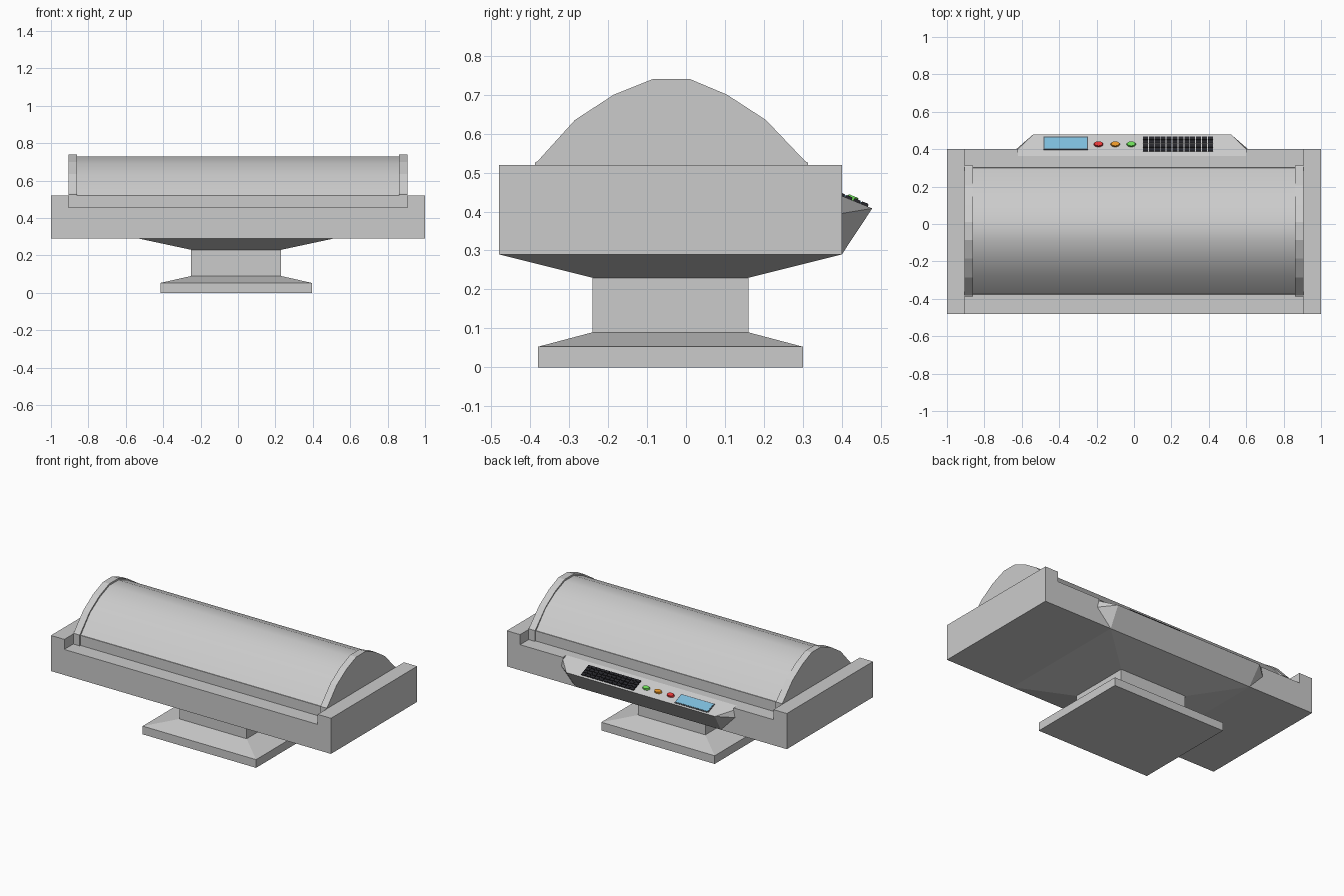
import bpy, bmesh, math
from mathutils import Vector, Matrix

if "Cube" in bpy.data.objects:
    bpy.data.objects.remove(bpy.data.objects["Cube"])


def add(name, bm, color=None, smooth=None):
    bmesh.ops.recalc_face_normals(bm, faces=bm.faces)
    me = bpy.data.meshes.new(name)
    bm.to_mesh(me)
    bm.free()
    ob = bpy.data.objects.new(name, me)
    bpy.context.collection.objects.link(ob)
    if color:
        mat = bpy.data.materials.new(name + "_color")
        mat.diffuse_color = (*color, 1)
        mat.use_nodes = True
        mat.node_tree.nodes["Principled BSDF"].inputs["Base Color"].default_value = mat.diffuse_color
        me.materials.append(mat)
    if smooth:
        bpy.ops.object.select_all(action='DESELECT')
        ob.select_set(True)
        bpy.context.view_layer.objects.active = ob
        bpy.ops.object.shade_smooth_by_angle(angle=math.radians(smooth))
    return ob


def extrude(name, pts, a, b, axis, smooth=None):
    """Closed 2D profile swept along x (points are y,z) or y (points are x,z)."""
    bm = bmesh.new()
    place = (lambda p, t: (t, p[0], p[1])) if axis == 'x' else (lambda p, t: (p[0], t, p[1]))
    face = bm.faces.new([bm.verts.new(place(p, a)) for p in pts])
    new = bmesh.ops.extrude_face_region(bm, geom=[face])['geom']
    step = Vector((b - a, 0, 0) if axis == 'x' else (0, b - a, 0))
    bmesh.ops.translate(bm, vec=step, verts=[v for v in new if isinstance(v, bmesh.types.BMVert)])
    return add(name, bm, smooth=smooth)


def loft(name, rings):
    """Stack of rectangles (x0, x1, y0, y1, z) joined by side faces."""
    bm = bmesh.new()
    loops = [[bm.verts.new((x, y, z)) for x, y in ((x0, y0), (x1, y0), (x1, y1), (x0, y1))]
             for x0, x1, y0, y1, z in rings]
    for lo, hi in zip(loops, loops[1:]):
        for i in range(4):
            j = (i + 1) % 4
            bm.faces.new((lo[i], lo[j], hi[j], hi[i]))
    bm.faces.new(loops[0])
    bm.faces.new(loops[-1])
    return add(name, bm)


# Pedestal: foot slab, sloped top, neck and flare under the body
loft("pedestal", [(-.415, .395, -.38, .30, 0), (-.415, .395, -.38, .30, .053),
                  (-.25, .23, -.24, .16, .09), (-.25, .23, -.24, .16, .23),
                  (-.53, .51, -.48, .40, .29)])

# Body: U-shaped tray with raised ends
body = extrude("body", [(-1, .29), (1, .29), (1, .52), (.905, .52), (.905, .455),
                        (-.905, .455), (-.905, .52), (-1, .52)], -.48, .40, 'y')

# Bevel in the back ledge that continues the console slope
cutter = extrude("console_cutter", [(.363, .455), (.363, .50), (.45, .50), (.45, .419)],
                 -.62, .60, 'x')
cutter.hide_render = True
cutter.hide_viewport = True
cut = body.modifiers.new("console_bevel", 'BOOLEAN')
cut.operation = 'DIFFERENCE'
cut.object = cutter
cut.solver = 'EXACT'

# Bed under the cover, end arches and the lower curved cover
extrude("bed", [(-.38, .45), (.305, .45), (.305, .52), (-.38, .52)], -.9, .9, 'x')
arch = [(-.388, .45), (-.388, .525), (-.38, .53), (-.285, .635), (-.185, .70), (-.085, .74),
        (.01, .74), (.105, .70), (.205, .635), (.305, .53), (.313, .525), (.313, .45)]
for side, (a, b) in {"left": (-.905, -.86), "right": (.86, .905)}.items():
    extrude("end_arch_" + side, arch, a, b, 'x')
cover = [(-.38, .515), (-.28, .628), (-.182, .69), (-.084, .729), (.009, .729),
         (.107, .69), (.205, .628), (.305, .515)]
extrude("cover", cover, -.865, .865, 'x', smooth=35)

# Control console on the back wall
bm = bmesh.new()
for x, y, z in ((.61, .40, .44), (.62, .40, .395), (.53, .478, .408), (.52, .40, .29)):
    for s in (-1, 1):
        bm.verts.new((s * x - .01, y, z))
bmesh.ops.convex_hull(bm, input=bm.verts[:])
bmesh.ops.dissolve_limit(bm, angle_limit=.01, verts=bm.verts[:], edges=bm.edges[:])
add("console", bm)

# Placement on the sloping console top
SLOPE = math.atan2(-.032, .078)


def on_slope(x, y, size):
    return (Matrix.Translation((x, y, .44 - (y - .40) * .41))
            @ Matrix.Rotation(SLOPE, 4, 'X') @ Matrix.Diagonal((*size, 1)))


# Display with a dark frame
for name, size, col in (("display_frame", (.24, .076, .006), (.08, .1, .12)),
                        ("display", (.228, .064, .010), (.2, .5, .7))):
    bm = bmesh.new()
    bmesh.ops.create_cube(bm, size=1, matrix=on_slope(-.365, .432, size))
    add(name, bm, col)

# Oval push buttons
for name, x, col in (("red_button", -.19, (.8, .04, .04)), ("orange_button", -.10, (.8, .3, .02)),
                     ("green_button", -.015, (.15, .7, .1))):
    bm = bmesh.new()
    bmesh.ops.create_cone(bm, cap_ends=True, segments=16, radius1=.029, radius2=.022, depth=1,
                          matrix=on_slope(x, .426, (1, .6, .022)))
    add(name, bm, col, smooth=40)

# Keyboard keys
bm = bmesh.new()
for col in range(12):
    for row in range(4):
        bmesh.ops.create_cube(bm, size=1, matrix=on_slope(.061 + col * .0316, .397 + row * .0202,
                                                          (.027, .0175, .014)))
add("keyboard_keys", bm, (.02, .02, .025))
